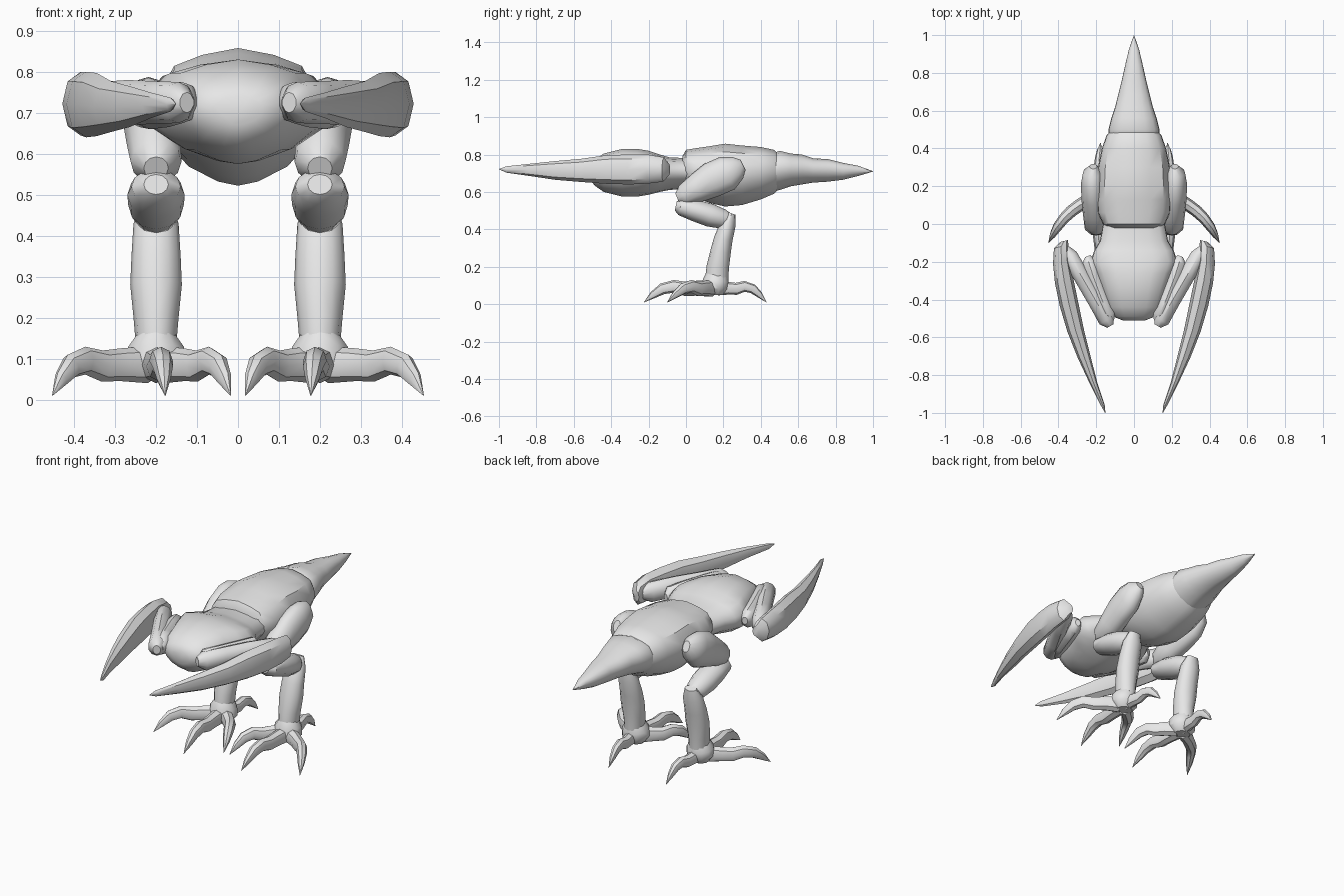
import bpy, bmesh, math
from mathutils import Vector

hide = bpy.data.materials.new("grey hide")
hide.diffuse_color = (0.8, 0.8, 0.8, 1)

# Half cross-section of the trunk: flat back, full sides, keeled belly
TRUNK = [(0, 1), (.45, .9), (.8, .74), (.98, .35), (1, 0), (.9, -.35), (.62, -.72), (.25, -.94)]
TRUNK = TRUNK + [(0, -1)] + [(-x, z) for x, z in TRUNK[:0:-1]]


def circle(n):
    return [(math.sin(2 * math.pi * i / n), math.cos(2 * math.pi * i / n)) for i in range(n)]


def skin(name, rings, mirror=False, angle=40):
    """Join closed rings of points into a capped, smooth skin."""
    bm = bmesh.new()
    loops = [[bm.verts.new(p) for p in r] for r in rings]
    n = len(loops[0])
    for a, b in zip(loops, loops[1:]):
        for i in range(n):
            j = (i + 1) % n
            bm.faces.new((a[i], a[j], b[j], b[i]))
    bm.faces.new(loops[0])
    bm.faces.new(loops[-1])
    bmesh.ops.remove_doubles(bm, verts=bm.verts, dist=0.0005)
    bmesh.ops.recalc_face_normals(bm, faces=bm.faces)
    me = bpy.data.meshes.new(name)
    bm.to_mesh(me)
    bm.free()
    me.materials.append(hide)
    ob = bpy.data.objects.new(name, me)
    bpy.context.collection.objects.link(ob)
    bpy.ops.object.select_all(action='DESELECT')
    ob.select_set(True)
    bpy.context.view_layer.objects.active = ob
    bpy.ops.object.shade_smooth_by_angle(angle=math.radians(angle))
    if mirror:
        ob.modifiers.new("mirror", 'MIRROR')
    return ob


def trunk(name, stations):
    """Stations along y: (y, half width, bottom z, top z)."""
    skin(name, [[(u * w, y, (lo + hi) / 2 + v * (hi - lo) / 2) for u, v in TRUNK]
                for y, w, lo, hi in stations])


def limb(name, stations, n=10):
    """Mirrored tube; stations are (x, y, z, sideways radius, other radius)."""
    pts = [Vector(s[:3]) for s in stations]
    axis = (pts[-1] - pts[0]).normalized()
    rings = []
    for k, s in enumerate(stations):
        d = (pts[min(k + 1, len(pts) - 1)] - pts[max(k - 1, 0)]).normalized()
        if abs(axis.z) > .8:                      # upright limb
            side = Vector((1, 0, 0))
        else:
            side = Vector((axis.y, -axis.x, 0)).normalized()
        up = d.cross(side).normalized()
        rings.append([pts[k] + side * u * s[3] + up * v * s[4] for u, v in circle(n)])
    skin(name, rings, mirror=True)


# Trunk, front to back
trunk("chest", [(-.51, .06, .67, .74), (-.49, .11, .635, .77), (-.44, .145, .60, .805),
                (-.34, .175, .575, .83), (-.26, .205, .575, .83), (-.2, .23, .585, .82),
                (-.14, .21, .60, .80), (-.09, .18, .61, .785), (.02, .16, .62, .78)])
trunk("hips", [(-.02, .13, .63, .79), (0, .165, .60, .825), (.06, .19, .565, .835), (.13, .195, .54, .845),
               (.21, .195, .522, .858), (.3, .19, .53, .848), (.4, .17, .56, .84),
               (.47, .145, .59, .825), (.5, .12, .62, .80)])
trunk("tail", [(.475, .135, .605, .81), (.5, .135, .61, .82), (.56, .12, .63, .805), (.62, .1, .64, .80),
               (.68, .085, .65, .78), (.76, .065, .655, .775), (.84, .047, .665, .755),
               (.92, .028, .685, .74), (1, .001, .709, .711)])

# Scythe arms folded along the chest
limb("upper_arm", [(.245, -.17, .715, .015, .02), (.24, -.2, .715, .04, .05), (.215, -.28, .715, .045, .055),
                   (.17, -.4, .72, .045, .055), (.135, -.48, .725, .045, .05), (.12, -.515, .725, .015, .02)])
limb("forearm", [(.125, -.54, .725, .02, .025), (.145, -.51, .725, .045, .05), (.2, -.41, .725, .045, .052),
                 (.27, -.29, .725, .045, .055), (.34, -.17, .72, .045, .055), (.37, -.12, .72, .02, .025)])
limb("blade_arm", [(.37, -.09, .72, .02, .03), (.385, -.12, .72, .04, .065), (.385, -.2, .722, .045, .077),
                   (.37, -.3, .72, .05, .08), (.345, -.42, .72, .05, .077), (.31, -.56, .715, .044, .062),
                   (.265, -.7, .715, .034, .05), (.215, -.84, .718, .02, .032),
                   (.165, -.96, .72, .01, .017), (.152, -1, .722, .001, .001)], 8)

# Legs
limb("thigh", [(.215, .305, .745, .02, .03), (.22, .275, .73, .05, .065), (.22, .22, .70, .06, .095),
               (.215, .14, .665, .064, .095), (.205, .06, .62, .066, .078), (.2, -.01, .58, .062, .06),
               (.2, -.045, .565, .03, .03)], 12)
limb("shin", [(.2, -.055, .525, .03, .025), (.2, -.03, .52, .06, .045), (.2, .05, .50, .07, .058),
              (.2, .13, .475, .068, .062), (.2, .2, .455, .055, .052), (.2, .245, .45, .025, .03)], 12)
limb("lower_leg", [(.2, .245, .485, .035, .02), (.2, .225, .43, .055, .042), (.2, .2, .35, .06, .05),
                   (.2, .185, .28, .063, .055), (.2, .17, .2, .055, .06), (.2, .165, .14, .05, .062)], 12)
limb("ankle", [(.2, .165, .155, .05, .06), (.2, .16, .125, .072, .07), (.2, .155, .085, .075, .072),
               (.2, .155, .05, .045, .045)], 10)

# Clawed toes: each follows its ground direction with two knuckles
PROFILE = [(0, .085, .045), (.22, .085, .04), (.38, .082, .038), (.55, .095, .034),
           (.72, .082, .03), (.86, .05, .02), (1, .01, .001)]


def toe(name, start, tip, size=1, bend=(0, 0)):
    rings = []
    for t, z, r in PROFILE:
        arch = math.sin(math.pi * t)
        rings.append((start[0] + (tip[0] - start[0]) * t + bend[0] * arch,
                      start[1] + (tip[1] - start[1]) * t + bend[1] * arch, z, r * size * .85, r * size))
    limb(name, rings, 8)


toe("front_toe", (.2, .13), (.178, -.225))
toe("outer_toe", (.22, .14), (.453, -.1), 1, (.025, .02))
toe("inner_toe", (.18, .14), (.018, -.1), 1, (-.02, .02))
toe("back_toe", (.2, .17), (.177, .43), .85)
